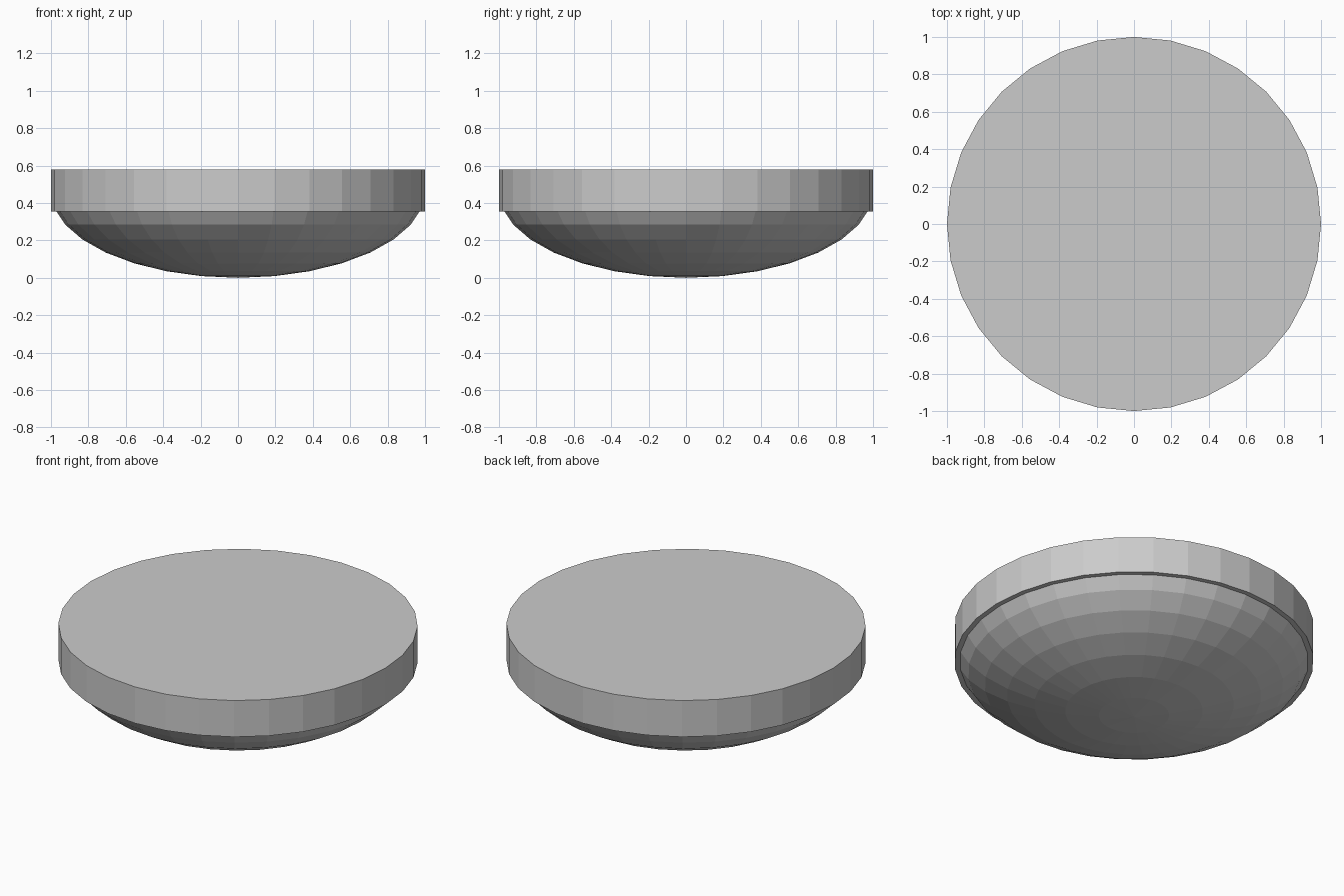
import bpy, bmesh
from math import sin, cos, pi

if "Cube" in bpy.data.objects:
    bpy.data.objects.remove(bpy.data.objects["Cube"])

SIDES = 32
DOME_H = 0.46


def lathe(name, profile):
    """Revolve (radius, z) points, listed bottom to top, into a closed flat-shaded solid."""
    bm = bmesh.new()
    rings = []
    for r, z in profile:
        if r < 1e-6:
            rings.append([bm.verts.new((0, 0, z))] * SIDES)
        else:
            rings.append([bm.verts.new((r * cos(2 * pi * i / SIDES),
                                        r * sin(2 * pi * i / SIDES), z))
                          for i in range(SIDES)])
    for low, high in zip(rings, rings[1:]):
        for i in range(SIDES):
            j = (i + 1) % SIDES
            corners = [low[i], low[j], high[j], high[i]]
            bm.faces.new(list(dict.fromkeys(corners)))
    for ring in (rings[0], rings[-1]):
        if ring[0] is not ring[1]:
            bm.faces.new(ring)
    bmesh.ops.recalc_face_normals(bm, faces=bm.faces)
    mesh = bpy.data.meshes.new(name)
    bm.to_mesh(mesh)
    bm.free()
    obj = bpy.data.objects.new(name, mesh)
    bpy.context.collection.objects.link(obj)
    return obj


# Flat disc on top
lathe("top_disc", [(1.0, 0.355), (1.0, 0.578)])

# Flattened dome below, its last ring tucked into the disc
lathe("lower_dome", [(sin(k * pi / 16), DOME_H * (1 - cos(k * pi / 16)))
                     for k in range(8)])
